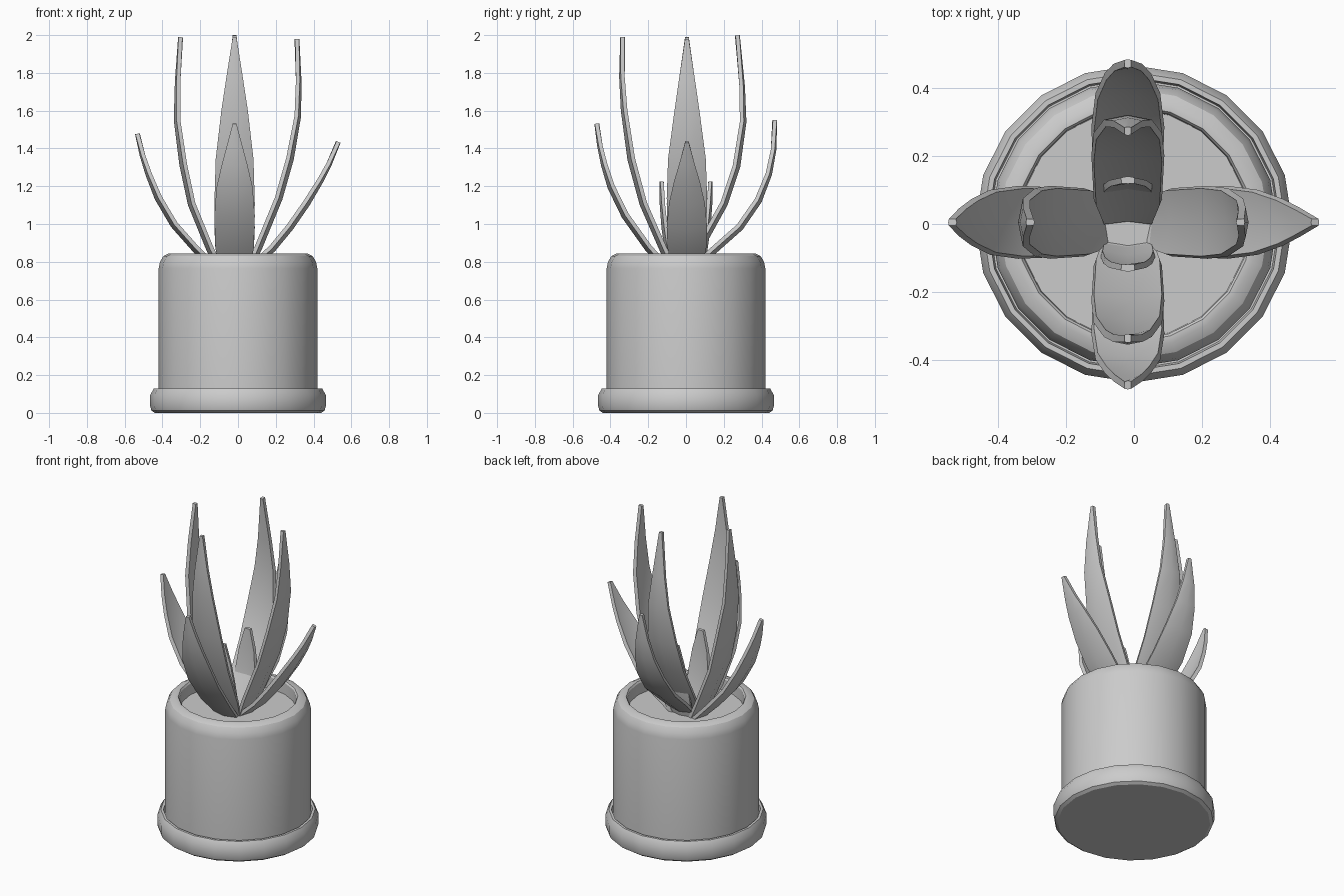
import bpy, bmesh, math
from mathutils import Vector

if "Cube" in bpy.data.objects:
    bpy.data.objects.remove(bpy.data.objects["Cube"])


def finish(name, bm):
    bmesh.ops.recalc_face_normals(bm, faces=bm.faces)
    me = bpy.data.meshes.new(name)
    bm.to_mesh(me)
    bm.free()
    ob = bpy.data.objects.new(name, me)
    bpy.context.collection.objects.link(ob)
    bpy.ops.object.select_all(action='DESELECT')
    ob.select_set(True)
    bpy.context.view_layer.objects.active = ob
    bpy.ops.object.shade_smooth_by_angle(angle=math.radians(32))
    return ob


def lathe(name, profile, sides=20):
    """Spin an (r, z) profile round z and cap both ends."""
    bm = bmesh.new()
    rings = [[bm.verts.new((r * math.cos(math.tau * i / sides),
                            r * math.sin(math.tau * i / sides), z))
              for i in range(sides)] for r, z in profile]
    for a, b in zip(rings, rings[1:]):
        for i in range(sides):
            j = (i + 1) % sides
            bm.faces.new((a[i], a[j], b[j], b[i]))
    bm.faces.new(rings[0])
    bm.faces.new(rings[-1])
    return finish(name, bm)


def leaf(name, angle, offset, path, widths, thick=0.026, keel=0.02):
    """Sweep a shallow V section along an (r, z) path of the outer keel."""
    bm = bmesh.new()
    out = Vector((round(math.cos(angle)), round(math.sin(angle)), 0))
    side = Vector((-out.y, out.x, 0))
    up = Vector((0, 0, 1))
    rings = []
    for i, ((r, z), w) in enumerate(zip(path, widths)):
        r0, z0 = path[max(i - 1, 0)]
        r1, z1 = path[min(i + 1, len(path) - 1)]
        tangent = (out * (r1 - r0) + up * (z1 - z0)).normalized()
        inward = side.cross(tangent)
        if inward.dot(out) > 0:
            inward = -inward
        c = out * r + up * z + Vector(offset)
        k = keel * min(1, w / 0.1)
        section = [(-w, k), (0, 0), (w, k),
                   (w * 0.93, k + thick * 0.8), (0, thick), (-w * 0.93, k + thick * 0.8)]
        rings.append([bm.verts.new(c + side * s + inward * d) for s, d in section])
    for a, b in zip(rings, rings[1:]):
        for i in range(6):
            j = (i + 1) % 6
            bm.faces.new((a[i], a[j], b[j], b[i]))
    bm.faces.new(rings[0])
    bm.faces.new(rings[-1])
    return finish(name, bm)


# Saucer and pot with soil
lathe("saucer", [(0.44, 0), (0.458, 0.012), (0.465, 0.035), (0.465, 0.095),
                 (0.445, 0.13), (0.43, 0.13), (0.425, 0.1)])
lathe("pot", [(0.40, 0.05), (0.42, 0.08), (0.42, 0.765), (0.413, 0.80), (0.395, 0.83),
              (0.365, 0.845), (0.345, 0.845), (0.338, 0.835), (0.335, 0.74)])
lathe("soil", [(0.33, 0.70), (0.337, 0.765)])

# Leaves: four tall, four medium, two small
TALL = [0.075, 0.1, 0.107, 0.1, 0.07, 0.043, 0.01]
MEDIUM = [0.075, 0.102, 0.107, 0.095, 0.068, 0.042, 0.01]
SMALL = [0.072, 0.08, 0.072, 0.055, 0.02]
X_OFF, Y_OFF = (0, 0.005, 0), (-0.018, 0, 0)

right, back, left, front = (i * math.pi / 2 for i in range(4))
leaf("tall_leaf_left", left, X_OFF, [(0.09, 0.72), (0.165, 0.855), (0.265, 1.1), (0.31, 1.31),
     (0.34, 1.55), (0.334, 1.76), (0.317, 1.99)], TALL)
leaf("tall_leaf_right", right, X_OFF, [(0.06, 0.72), (0.13, 0.875), (0.235, 1.13), (0.295, 1.34),
     (0.334, 1.57), (0.336, 1.76), (0.325, 1.98)], TALL)
leaf("tall_leaf_front", front, Y_OFF, [(0.07, 0.72), (0.14, 0.86), (0.245, 1.1), (0.31, 1.34),
     (0.345, 1.6), (0.354, 1.78), (0.348, 1.99)], TALL)
leaf("tall_leaf_back", back, Y_OFF, [(0.03, 0.76), (0.09, 0.865), (0.22, 1.1), (0.287, 1.3),
     (0.32, 1.54), (0.312, 1.73), (0.285, 2.0)], TALL)
leaf("medium_leaf_left", left, X_OFF, [(0.1, 0.72), (0.24, 0.855), (0.355, 0.985), (0.44, 1.13),
     (0.49, 1.26), (0.52, 1.36), (0.545, 1.475)], MEDIUM)
leaf("medium_leaf_right", right, X_OFF, [(0.06, 0.74), (0.195, 0.855), (0.29, 0.97), (0.38, 1.1),
     (0.45, 1.22), (0.495, 1.31), (0.543, 1.43)], MEDIUM)
leaf("medium_leaf_front", front, Y_OFF, [(0.09, 0.73), (0.215, 0.86), (0.34, 1.035), (0.415, 1.19),
     (0.45, 1.31), (0.47, 1.41), (0.485, 1.53)], MEDIUM)
leaf("medium_leaf_back", back, Y_OFF, [(0.06, 0.76), (0.17, 0.855), (0.3, 0.97), (0.4, 1.115),
     (0.455, 1.26), (0.478, 1.39), (0.483, 1.55)], MEDIUM)
for name, angle in (("small_leaf_front", front), ("small_leaf_back", back)):
    leaf(name, angle, Y_OFF, [(0.075, 0.72), (0.112, 0.85), (0.13, 0.98), (0.139, 1.1),
         (0.14, 1.225)], SMALL, thick=0.022)
